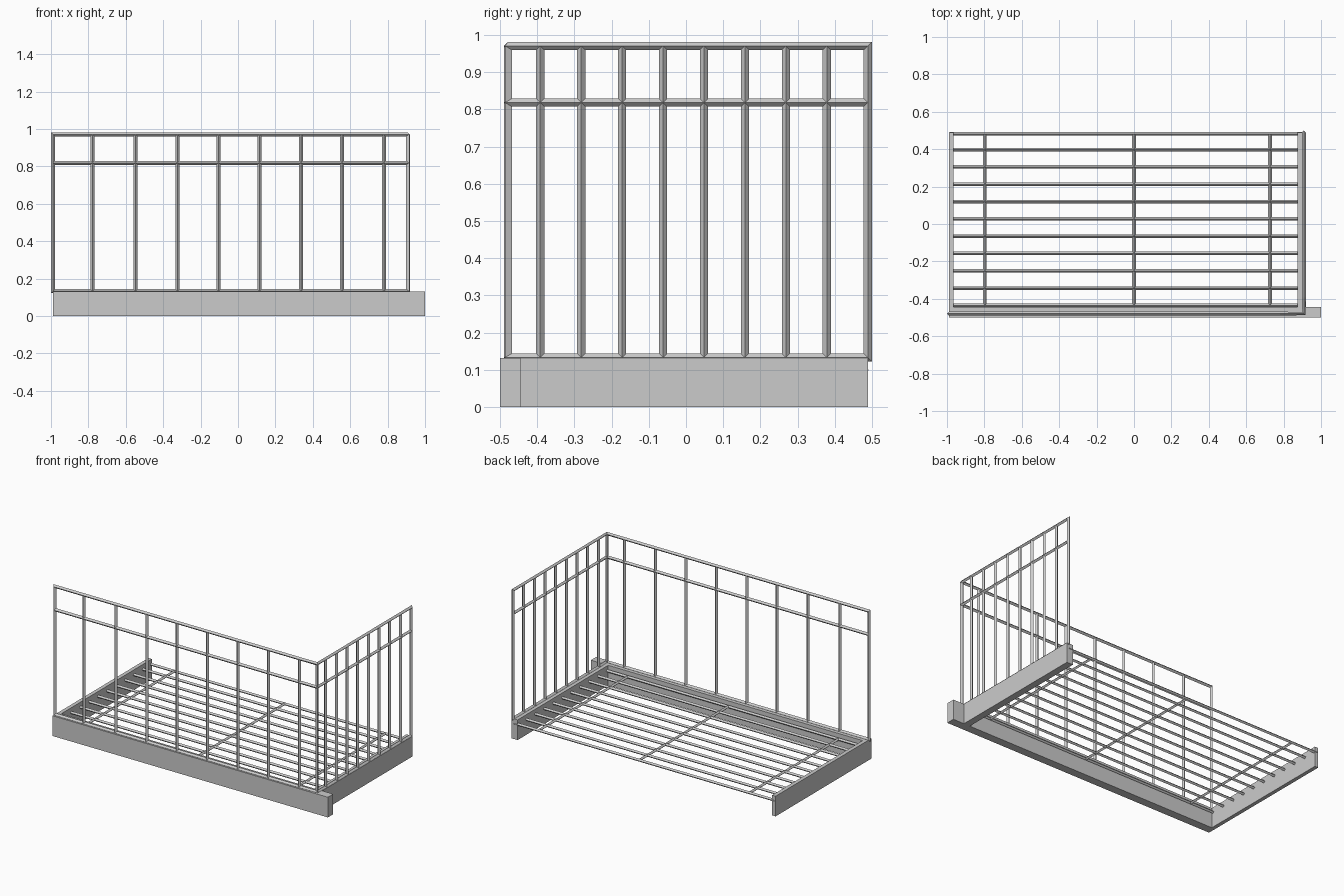
import bpy, bmesh

if "Cube" in bpy.data.objects:
    bpy.data.objects.remove(bpy.data.objects["Cube"])


def box(name, lo, hi):
    bm = bmesh.new()
    bmesh.ops.create_cube(bm, size=1)
    for v in bm.verts:
        v.co = [lo[i] + (v.co[i] + 0.5) * (hi[i] - lo[i]) for i in range(3)]
    me = bpy.data.meshes.new(name)
    bm.to_mesh(me)
    bm.free()
    ob = bpy.data.objects.new(name, me)
    bpy.context.collection.objects.link(ob)
    return ob


def lattice(name, rows, thickness):
    # sheet of quads turned into diamond-section bars
    bm = bmesh.new()
    vs = [[bm.verts.new(p) for p in row] for row in rows]
    for a, b in zip(vs, vs[1:]):
        for i in range(len(a) - 1):
            bm.faces.new((a[i], a[i + 1], b[i + 1], b[i]))
    me = bpy.data.meshes.new(name)
    bm.to_mesh(me)
    bm.free()
    ob = bpy.data.objects.new(name, me)
    bpy.context.collection.objects.link(ob)
    mod = ob.modifiers.new("bars", 'WIREFRAME')
    mod.thickness = thickness
    mod.offset = 0
    mod.use_boundary = True
    mod.use_even_offset = True
    return ob


# base beams
box("front_beam", (-0.99, -0.50, 0), (1.0, -0.445, 0.132))
box("right_beam", (0.875, -0.445, 0), (0.92, 0.489, 0.132))
box("left_beam", (-0.99, -0.445, 0), (-0.965, 0.489, 0.132))

# L-shaped railing along the front and right side
front_x = [-0.989, -0.778, -0.548, -0.324, -0.104, 0.115, 0.337, 0.556, 0.78]
posts = [(x, -0.479) for x in front_x] + [(0.908, -0.479)]
posts += [(0.908, -0.392 + 0.1101 * i) for i in range(9)]
lattice("railing", [[(x, y, z) for x, y in posts] for z in (0.133, 0.8185, 0.971)], 0.022)

# floor grid: slats with three cross bars, ends buried in the beams
slat_y = [-0.435 + 0.0925 * i for i in range(10)] + [0.482]
floor_x = [-0.977, -0.797, 0.0, 0.727, 0.895]
lattice("floor_slats", [[(x, y, 0.10) for x in floor_x] for y in slat_y], 0.019)
